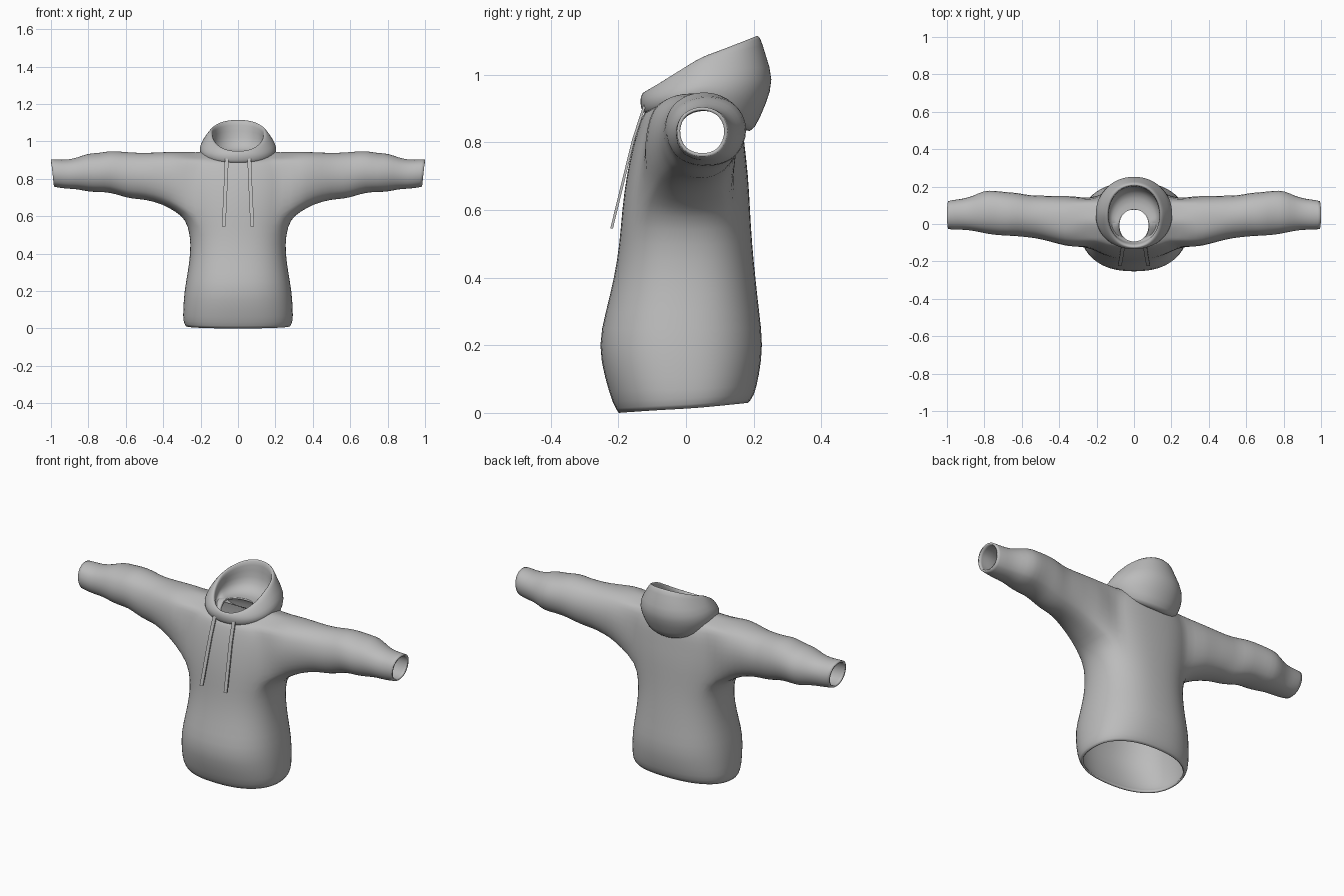
import bpy, bmesh, math

cube = bpy.data.objects.get("Cube")
if cube:
    bpy.data.objects.remove(cube, do_unlink=True)

N = 32  # columns around the torso and hood

grey = bpy.data.materials.new("grey_cotton")
grey.use_nodes = True
grey.diffuse_color = (0.5, 0.5, 0.5, 1)
grey.node_tree.nodes["Principled BSDF"].inputs["Base Color"].default_value = (0.5, 0.5, 0.5, 1)


def power(v, e):
    return math.copysign(abs(v) ** e, v)


def ring(half, front, back, z_front, z_side, z_back, e=0.85):
    """Closed loop around z, with its own height at front, side and back."""
    pts = []
    for i in range(N):
        a = 2 * math.pi * i / N
        s = math.sin(a)
        y = (front + back) / 2 + (back - front) / 2 * power(s, e)
        z = z_side + ((z_back if s > 0 else z_front) - z_side) * abs(s)
        pts.append((half * power(math.cos(a), e), y, z))
    return pts


def loft(bm, rings):
    """Skin a list of closed loops and return the vertex rows and face rows."""
    rows = [[bm.verts.new(p) for p in r] for r in rings]
    faces = []
    for lo, hi in zip(rows, rows[1:]):
        n = len(lo)
        faces.append([bm.faces.new((lo[i], lo[(i + 1) % n], hi[(i + 1) % n], hi[i]))
                      for i in range(n)])
    return rows, faces


def finish(bm, name, thickness=0, subdivide=0, smooth=True):
    mesh = bpy.data.meshes.new(name)
    bm.to_mesh(mesh)
    bm.free()
    obj = bpy.data.objects.new(name, mesh)
    bpy.context.collection.objects.link(obj)
    mesh.materials.append(grey)
    if smooth:
        mesh.shade_smooth()
    if subdivide:
        mod = obj.modifiers.new("soft", "SUBSURF")
        mod.levels = mod.render_levels = subdivide
    if thickness:
        mod = obj.modifiers.new("cloth", "SOLIDIFY")
        mod.thickness = thickness
        mod.offset = -1
    return obj


# Torso: half width, front, back, then heights at front, side and back
body = bmesh.new()
torso = [
    (.28, -.20, .185, .0, .012, .03),
    (.295, -.217, .203, .025, .035, .05),
    (.295, -.24, .217, .1, .1, .11),
    (.288, -.262, .23, .2, .2, .2),
    (.27, -.238, .217, .3, .3, .3),
    (.255, -.213, .206, .4, .4, .4),
    (.256, -.197, .196, .5, .5, .5),
    (.282, -.19, .19, .6, .585, .6),
    (.30, -.177, .185, .7, .68, .7),
    (.31, -.158, .174, .79, .78, .79),
    (.30, -.14, .168, .85, .88, .85),
    (.26, -.128, .155, .88, .945, .9),
    (.19, -.12, .14, .89, .945, .92),
    (.12, -.11, .11, .89, .95, .935),
    (.08, -.095, .08, .885, .955, .945),
]
ARM_ROWS = range(7, 11)
rows, faces = loft(body, [ring(*r) for r in torso])

# Armholes: open a patch of faces on each side
reach = N // 8
for centre in (0, N // 2):
    hole = [faces[r][(centre + c) % N] for r in ARM_ROWS for c in range(-reach, reach)]
    bmesh.ops.delete(body, geom=hole, context='FACES')

# Sleeves: x, front, back, bottom, top
sleeve = [
    (.335, -.128, .157, .622, .947),
    (.40, -.112, .152, .663, .943),
    (.5, -.083, .157, .688, .94),
    (.56, -.077, .158, .692, .94),
    (.62, -.068, .17, .703, .947),
    (.68, -.067, .175, .726, .952),
    (.75, -.062, .183, .728, .937),
    (.80, -.052, .183, .728, .94),
    (.86, -.04, .155, .745, .912),
    (.91, -.033, .138, .745, .902),
    (.96, -.033, .133, .75, .905),
    (.992, -.03, .126, .757, .905),
]
first, last = ARM_ROWS[0], ARM_ROWS[-1] + 1
for side, centre in ((1, 0), (-1, N // 2)):
    cols = [(centre + side * c) % N for c in range(-reach, reach + 1)]
    loop = [rows[first][c] for c in cols]
    loop += [rows[r][cols[-1]] for r in range(first + 1, last)]
    loop += [rows[last][c] for c in reversed(cols)]
    loop += [rows[r][cols[0]] for r in range(last - 1, first, -1)]
    # mirrored columns run the same way round in y, once side is applied
    if side < 0:
        cols_y = [v.co.y for v in loop]
    angles = [math.atan2((v.co.z - .775) / .18, (v.co.y - .015) / .14) for v in loop]
    previous = loop
    for k, (x, front, back, low, top) in enumerate(sleeve):
        current = []
        for a in angles:
            fold = 1 + .018 * math.sin(a * 2 + x * 42) * math.sin(math.pi * k / (len(sleeve) - 1))
            e = .85 if k < 2 else 1
            y = (front + back) / 2 + (back - front) / 2 * power(math.cos(a), e) * fold
            z = (low + top) / 2 + (top - low) / 2 * power(math.sin(a), e) * fold
            slant = .008 * math.sin(a) if k > 8 else 0
            current.append(body.verts.new((side * (x + slant), y, z)))
        n = len(loop)
        for i in range(n):
            j = (i + 1) % n
            body.faces.new((previous[i], previous[j], current[j], current[i]))
        previous = current
bmesh.ops.delete(body, geom=[v for v in body.verts if not v.link_faces], context='VERTS')
bmesh.ops.recalc_face_normals(body, faces=body.faces)
finish(body, "body_and_sleeves", thickness=.01, subdivide=1)

# Hood: tucked hem, outer bulge, rim, then lining down to the neck
hood = bmesh.new()
loft(hood, [ring(*r, e=.95) for r in [
    (.13, -.10, .12, .89, .925, .87),
    (.18, -.122, .178, .885, .915, .828),
    (.192, -.130, .203, .89, .92, .833),
    (.21, -.137, .238, .915, .95, .915),
    (.202, -.135, .262, .935, .99, .985),
    (.168, -.128, .235, .948, 1.04, 1.06),
    (.15, -.122, .22, .948, 1.055, 1.118),
    (.138, -.114, .204, .943, 1.052, 1.118),
    (.135, -.108, .2, .93, 1.02, 1.06),
    (.14, -.104, .195, .915, .98, .98),
    (.12, -.1, .14, .9, .95, .94),
    (.078, -.094, .078, .885, .955, .945),
]])
bmesh.ops.recalc_face_normals(hood, faces=hood.faces)
finish(hood, "hood", subdivide=1)

# Drawstrings: flat cords hanging clear of the chest
for name, side in (("left_drawstring", 1), ("right_drawstring", -1)):
    cord = bmesh.new()
    path = [(.06, -.122, .91), (.064, -.155, .81), (.07, -.187, .68), (.076, -.22, .545)]
    cord_rows, _ = loft(cord, [
        [(side * x + dx, y + dy, z) for dx, dy in
         ((-.01, -.004), (.01, -.004), (.01, .004), (-.01, .004))] for x, y, z in path])
    cord.faces.new(cord_rows[0])
    cord.faces.new(cord_rows[-1])
    bmesh.ops.recalc_face_normals(cord, faces=cord.faces)
    finish(cord, name, smooth=False)
